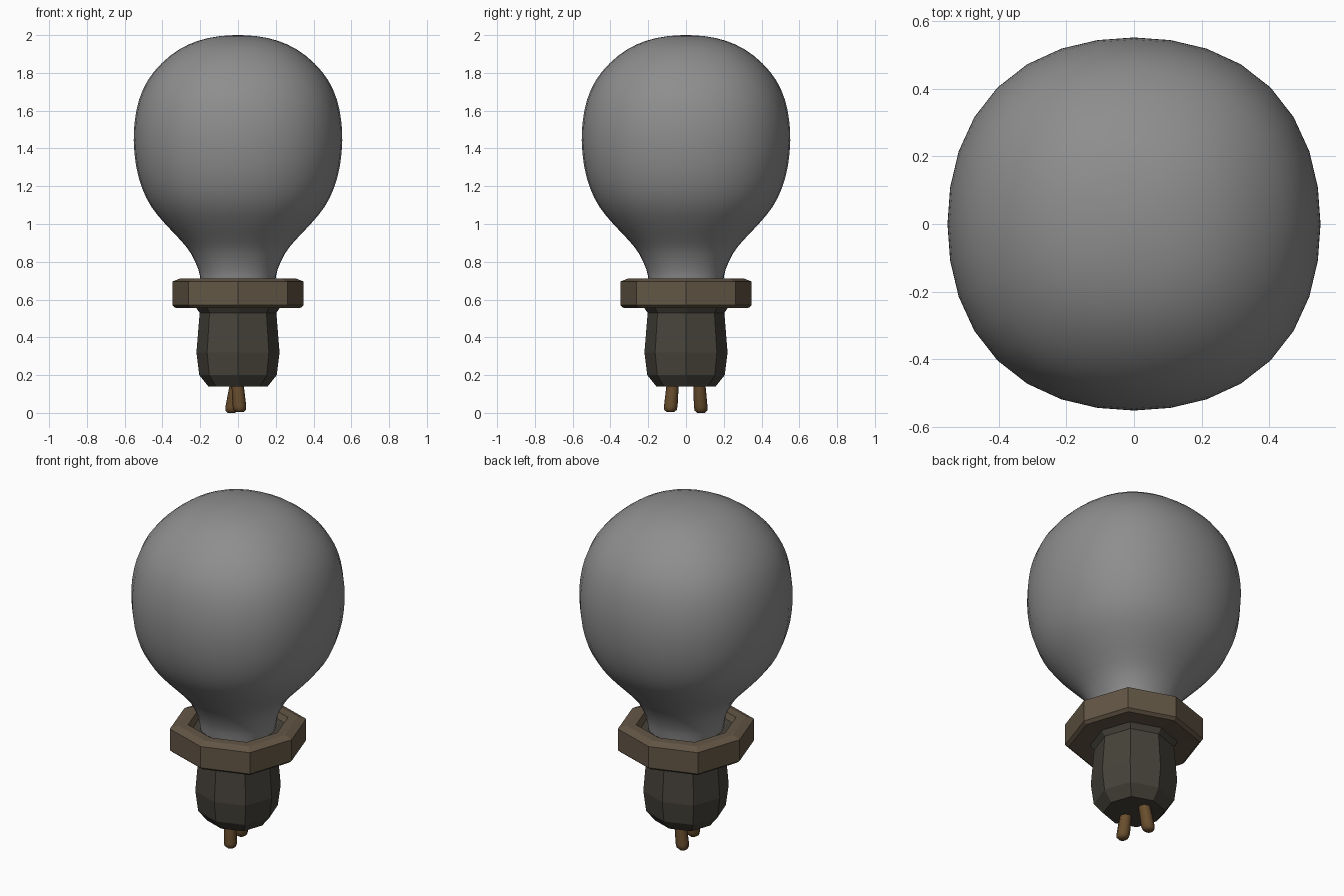
import bpy, bmesh
from math import sin, cos, pi
from mathutils import Vector

if "Cube" in bpy.data.objects:
    bpy.data.objects.remove(bpy.data.objects["Cube"])


def material(name, rgb):
    m = bpy.data.materials.new(name)
    m.diffuse_color = (*rgb, 1)
    m.use_nodes = True
    m.node_tree.nodes["Principled BSDF"].inputs["Base Color"].default_value = m.diffuse_color
    return m


def finish(name, bm, mat=None, smooth=None):
    bmesh.ops.recalc_face_normals(bm, faces=bm.faces)
    me = bpy.data.meshes.new(name)
    bm.to_mesh(me)
    bm.free()
    ob = bpy.data.objects.new(name, me)
    bpy.context.collection.objects.link(ob)
    if mat:
        me.materials.append(mat)
    if smooth:
        bpy.ops.object.select_all(action='DESELECT')
        ob.select_set(True)
        bpy.context.view_layer.objects.active = ob
        bpy.ops.object.shade_smooth_by_angle(angle=smooth)
    return ob


def refine(pts):
    """Insert a curve-following midpoint between neighbouring profile points."""
    p = [pts[0]] + pts + [(-pts[-2][0], pts[-2][1])]
    out = []
    for a, b, c, d in zip(p, p[1:], p[2:], p[3:]):
        out += [b, tuple((9 * (b[k] + c[k]) - a[k] - d[k]) / 16 for k in (0, 1))]
    return out + [pts[-1]]


def lathe(name, profile, sides, square, mat=None, smooth=None, closed=False):
    """Revolve (radius, z) points; 'square' swells the diagonals slightly."""
    bm = bmesh.new()
    rings = []
    for r, z in profile:
        if r == 0:
            rings.append([bm.verts.new((0, 0, z))] * sides)
            continue
        ring = []
        for i in range(sides):
            a = 2 * pi * i / sides
            k = r * (1 + square * sin(2 * a) ** 2)
            ring.append(bm.verts.new((k * cos(a), k * sin(a), z)))
        rings.append(ring)
    pairs = list(zip(rings, rings[1:]))
    if closed:
        pairs.append((rings[-1], rings[0]))
    for lo, hi in pairs:
        for i in range(sides):
            j = (i + 1) % sides
            bm.faces.new(list(dict.fromkeys((lo[i], lo[j], hi[j], hi[i]))))
    return finish(name, bm, mat, smooth)


def pin(name, top, bottom, mat):
    """Tapered rod with a rounded tip."""
    top, bottom = Vector(top), Vector(bottom)
    steps = [(0, .032), (.8, .036), (.93, .033), (1, .020)]
    bm = bmesh.new()
    rings = []
    for t, r in steps:
        c = top.lerp(bottom, t)
        rings.append([bm.verts.new(c + Vector((r * cos(i * pi / 4), r * sin(i * pi / 4), 0)))
                      for i in range(8)])
    for a, b in zip(rings, rings[1:]):
        for i in range(8):
            j = (i + 1) % 8
            bm.faces.new((a[i], a[j], b[j], b[i]))
    bm.faces.new(rings[0])
    bm.faces.new(rings[-1])
    return finish(name, bm, mat, 0.9)


glass = material("grey_glass", (.27, .27, .27))
dark = material("dark_base", (.062, .056, .043))
brown = material("collar_brown", (.125, .093, .06))
copper = material("pin_copper", (.14, .075, .027))

# glass bulb
lathe("glass_bulb", refine([
    (.19, .64), (.198, .70), (.21, .76), (.25, .845), (.30, .91), (.385, 1.0),
    (.458, 1.09), (.508, 1.19), (.54, 1.31), (.552, 1.44), (.546, 1.55),
    (.523, 1.66), (.478, 1.76), (.405, 1.85), (.31, 1.925), (.205, 1.972),
    (.10, 1.994), (0, 2.0)]), 32, .035, glass, smooth=1.0)

# octagonal collar
lathe("collar", [
    (.19, .56), (.33, .555), (.348, .57), (.348, .695), (.305, .712),
    (.255, .712), (.235, .67), (.19, .655)], 8, .06, brown, closed=True)

# faceted base, whose dark rim lines the recess around the neck
lathe("base", [
    (0, .14), (.157, .14), (.205, .20), (.22, .32), (.203, .53),
    (.228, .565), (.238, .682), (.19, .675)], 8, .05, dark)

# two slightly crooked contact pins
pin("front_pin", (-.003, -.07, .16), (.010, -.083, .005), copper)
pin("back_pin", (-.01, .07, .16), (-.036, .08, 0), copper)
